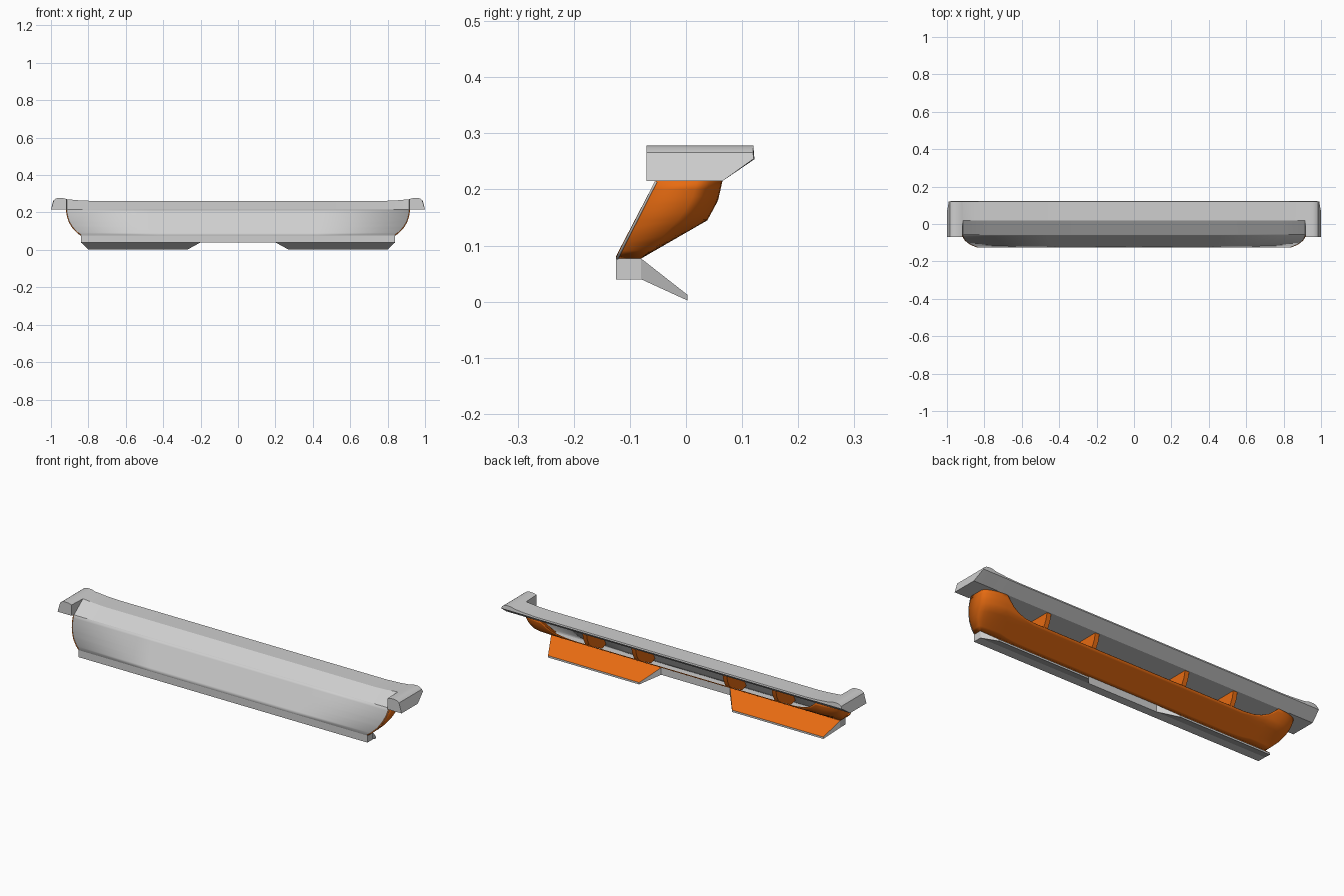
import bpy, bmesh, math

cube = bpy.data.objects.get("Cube")
if cube:
    bpy.data.objects.remove(cube)


def material(name, rgb):
    m = bpy.data.materials.new(name)
    m.use_nodes = True
    m.diffuse_color = (*rgb, 1)
    bsdf = m.node_tree.nodes["Principled BSDF"]
    bsdf.inputs["Base Color"].default_value = (*rgb, 1)
    bsdf.inputs["Roughness"].default_value = 0.6
    return m


GRAY = material("light gray", (0.62, 0.62, 0.62))
ORANGE = material("orange", (0.84, 0.155, 0.006))


def table(points, z):
    """Linear interpolation through (z, value) points."""
    for (z0, v0), (z1, v1) in zip(points, points[1:]):
        if z <= z1:
            return v0 + (v1 - v0) * max(0, (z - z0) / (z1 - z0))
    return points[-1][1]


def loft(name, rows, mats, closed=False, thickness=0, mirror=True):
    """Skin a list of point rows; closed rows become a capped solid."""
    bm = bmesh.new()
    grid = [[bm.verts.new(p) for p in row] for row in rows]
    n = len(rows[0])
    for a, b in zip(grid, grid[1:]):
        for j in range(n if closed else n - 1):
            k = (j + 1) % n
            bm.faces.new((a[j], b[j], b[k], a[k]))
    if closed:
        bm.faces.new(grid[-1])
        if not mirror or abs(rows[0][0][0]) > 0.001:
            bm.faces.new(grid[0])
        bmesh.ops.recalc_face_normals(bm, faces=bm.faces)
    mesh = bpy.data.meshes.new(name)
    bm.to_mesh(mesh)
    bm.free()
    obj = bpy.data.objects.new(name, mesh)
    bpy.context.collection.objects.link(obj)
    for m in mats:
        mesh.materials.append(m)
    if mirror:
        mod = obj.modifiers.new("Mirror", 'MIRROR')
        mod.use_clip = True
    if thickness:
        mod = obj.modifiers.new("Thickness", 'SOLIDIFY')
        mod.thickness = thickness
        mod.offset = -1
        mod.material_offset = len(mats) - 1 and 1
    bpy.ops.object.select_all(action='DESELECT')
    obj.select_set(True)
    bpy.context.view_layer.objects.active = obj
    bpy.ops.object.shade_smooth_by_angle(angle=math.radians(30))
    return obj


# Body outline at each height
LOW, HIGH = 0.077, 0.215
SIDE_X = [(LOW, 0.84), (0.09, 0.858), (0.115, 0.884), (0.15, 0.905), (0.18, 0.915), (HIGH, 0.92)]
FRONT_Y = [(LOW, -0.125), (HIGH, -0.055)]
SIDE_Y = [(LOW, -0.08), (0.15, -0.01), (0.18, 0.01), (HIGH, 0.02)]
BACK_Y = [(LOW, -0.08), (0.145, 0.038), (0.18, 0.057), (HIGH, 0.065)]
STEPS = 10
POD = 0.12


def heights(top):
    return [LOW + (top - LOW) * j / STEPS for j in range(STEPS + 1)]


# Front panel
loft("front_panel",
     [[(f * table(SIDE_X, z), table(FRONT_Y, z), z) for z in heights(HIGH)] for f in (0, 0.5, 1)],
     [GRAY], thickness=0.004)

# Rear shell: end wall, rounded corner, then a low band with a raised end
rows = [[(table(SIDE_X, z), table(FRONT_Y, z), z) for z in heights(HIGH)]]
for i in range(7):
    a = math.pi / 2 * i / 6
    rows.append([(table(SIDE_X, z) - POD * (1 - math.cos(a)),
                  table(SIDE_Y, z) + (table(BACK_Y, z) - table(SIDE_Y, z)) * math.sin(a), z)
                 for z in heights(HIGH)])
pod_columns = len(rows) - 1
for f, top in ((0.975, 0.195), (0.95, 0.176), (0.91, 0.16), (0.86, 0.15), (0.79, 0.145), (0, 0.145)):
    rows.append([(f * (table(SIDE_X, z) - POD), table(BACK_Y, z), z) for z in heights(top)])
shell = loft("rear_shell", rows, [ORANGE, GRAY, ORANGE], thickness=0.004)
for i, face in enumerate(shell.data.polygons):
    face.material_index = 2 if i < pod_columns * STEPS else 0


# Top rail with raised end caps; each station is x at the base, x at the top,
# top height, front base y, front top y, back y
def rail_section(xb, xt, zt, front, ridge, back):
    mid = xb + (xt - xb) * 0.65
    return [(xb, front, HIGH), (xt, ridge, zt), (xt, back - 0.002, zt),
            (mid, back, min(0.255, zt - 0.008)), (xb, 0.065, HIGH)]


stations = [
    (0, 0, 0.262, -0.055, 0.02, 0.122),
    (0.78, 0.78, 0.262, -0.055, 0.02, 0.122),
    (0.85, 0.85, 0.265, -0.055, 0.02, 0.122),
    (0.915, 0.915, 0.271, -0.055, 0.02, 0.122),
    (0.918, 0.918, 0.272, -0.07, -0.07, 0.122),
    (0.935, 0.935, 0.277, -0.07, -0.07, 0.122),
    (0.96, 0.958, 0.278, -0.07, -0.07, 0.122),
    (0.98, 0.973, 0.275, -0.07, -0.07, 0.122),
    (1.0, 0.985, 0.266, -0.07, -0.07, 0.121),
]
loft("top_rail", [rail_section(*s) for s in stations], [GRAY], closed=True)

# Bottom lip along the front edge
lip = [(-0.125, 0.04), (-0.125, LOW), (-0.08, LOW), (-0.08, 0.04)]
loft("bottom_lip", [[(x, y, z) for y, z in lip] for x in (0, 0.84)], [GRAY], closed=True)

# Tapered lower flaps, orange on the upper face
flap_rows = [[(xr, -0.08, 0.04), (xr, -0.08, LOW), (xt, 0.003, 0.012), (xt, 0.003, 0.002)]
             for xr, xt in ((0.2, 0.27), (0.84, 0.8))]
flaps = loft("lower_flaps", flap_rows, [GRAY, ORANGE], closed=True)
for face in flaps.data.polygons:
    if face.normal.z > 0.3:
        face.material_index = 1

# Inner ribs between the panel and the rear opening
rib = [(-0.05, HIGH), (0.058, HIGH), (0.05, 0.18), (0.033, 0.146), (-0.07, 0.09), (-0.105, 0.1)]
for name, x in (("inner_ribs", 0.265), ("outer_ribs", 0.55)):
    loft(name, [[(x + d, y, z) for y, z in rib] for d in (-0.012, 0.012)], [ORANGE], closed=True)
